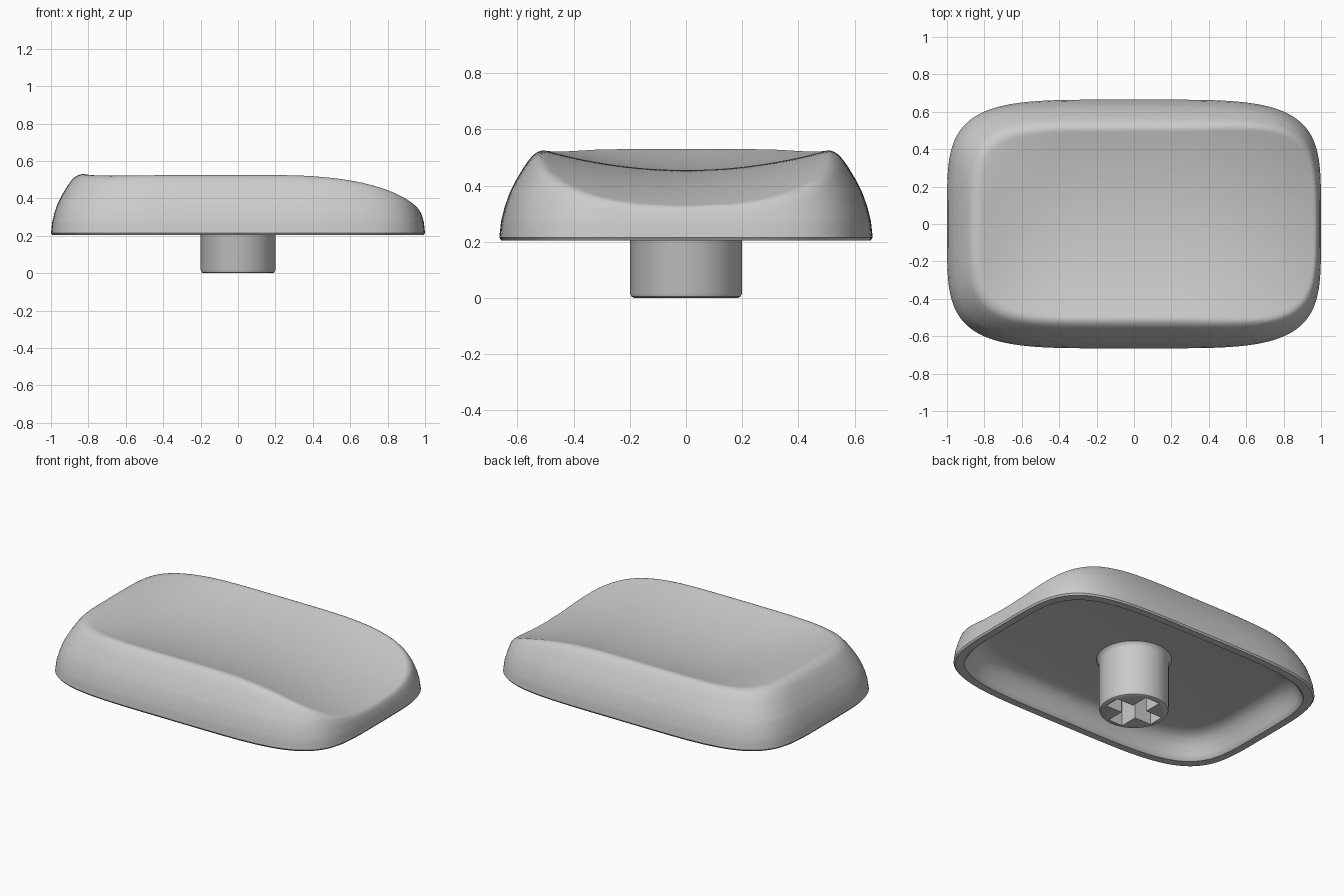
import bpy
import bmesh
from math import cos, sin, pi

cube = bpy.data.objects.get("Cube")
if cube:
    bpy.data.objects.remove(cube)

HALF_X, HALF_Y = 1.0, 0.665
SEGMENTS = 128

grey = bpy.data.materials.new("grey plastic")
grey.use_nodes = True
COLOUR = (0.6, 0.6, 0.6, 1)
grey.diffuse_color = COLOUR
grey.node_tree.nodes["Principled BSDF"].inputs["Base Color"].default_value = COLOUR


def make_object(name, bm):
    bmesh.ops.recalc_face_normals(bm, faces=bm.faces)
    mesh = bpy.data.meshes.new(name)
    bm.to_mesh(mesh)
    bm.free()
    obj = bpy.data.objects.new(name, mesh)
    bpy.context.collection.objects.link(obj)
    mesh.materials.append(grey)
    return obj


def smooth(obj):
    bpy.ops.object.select_all(action="DESELECT")
    obj.select_set(True)
    bpy.context.view_layer.objects.active = obj
    bpy.ops.object.shade_smooth_by_angle(angle=0.6)


def clamp(v):
    return max(0.0, min(1.0, v))


def interpolate(points, d):
    for (d0, z0), (d1, z1) in zip(points, points[1:]):
        if d <= d1:
            return z0 + (z1 - z0) * (d - d0) / (d1 - d0)
    return points[-1][1]


def outline(inset):
    """Rounded rectangle, inset evenly from the base outline."""
    power = 2 / 4.5
    for i in range(SEGMENTS):
        c, s = cos(2 * pi * i / SEGMENTS), sin(2 * pi * i / SEGMENTS)
        # even out the spacing of points around the corners
        yield ((HALF_X - inset) * abs(c) ** power * (1 if c > 0 else -1),
               (HALF_Y - inset) * abs(s) ** power * (1 if s > 0 else -1))


# Side wall height by inset from the base outline
WALL = [(0, 0.215), (0.006, 0.27), (0.018, 0.32), (0.035, 0.37), (0.06, 0.42),
        (0.09, 0.47), (0.12, 0.51), (0.16, 0.55), (0.22, 0.6), (0.3, 0.66)]


def top_height(x, y, inset):
    """Scooped top, raised at the sides and right end, rolling off at the left end."""
    side = clamp(abs(y) / 0.52) ** 2
    lip = clamp((-0.3 - x) / 0.52) ** 2
    dish = 0.455 + 0.075 * (1 - (1 - side) * (1 - lip))
    dish -= 0.105 * max(0, (x - 0.15) / 0.75) ** 2.4
    wall = interpolate(WALL, inset)
    blend = 0.035
    h = clamp(0.5 + 0.5 * (wall - dish) / blend)
    return wall * (1 - h) + dish * h - blend * h * (1 - h)


# Cap shell: rings from the inner ceiling, over the rim, to the top
bm = bmesh.new()
rings = []
INNER = [(0.19, 0.345), (0.15, 0.338), (0.115, 0.315), (0.09, 0.28),
         (0.07, 0.235), (0.06, 0.212), (0.052, 0.205), (0.007, 0.205)]
for inset, z in INNER:
    rings.append([bm.verts.new((x, y, z)) for x, y in outline(inset)])
steps = 52
for i in range(steps):
    inset = 0.655 * (i / steps) ** 1.8
    rings.append([bm.verts.new((x, y, top_height(x, y, inset)))
                  for x, y in outline(inset)])
for low, high in zip(rings, rings[1:]):
    for i in range(SEGMENTS):
        j = (i + 1) % SEGMENTS
        bm.faces.new((low[i], low[j], high[j], high[i]))
bm.faces.new(rings[0])
# close the narrow slot left along the middle of the dish
last = rings[-1]
half = SEGMENTS // 2
for i in range(half):
    a, b = last[i], last[i + 1]
    c, d = last[(SEGMENTS - i - 1) % SEGMENTS], last[(SEGMENTS - i) % SEGMENTS]
    corners = list(dict.fromkeys((a, b, c, d)))
    if len(corners) > 2:
        bm.faces.new(corners)
smooth(make_object("cap_shell", bm))

# Stem: round post with softened lower edge
bm = bmesh.new()
post = [(0.185, 0.0), (0.195, 0.005), (0.2, 0.018), (0.2, 0.32), (0.206, 0.336), (0.22, 0.348)]
loops = [[bm.verts.new((r * cos(2 * pi * i / 64), r * sin(2 * pi * i / 64), z))
          for i in range(64)] for r, z in post]
for low, high in zip(loops, loops[1:]):
    for i in range(64):
        j = (i + 1) % 64
        bm.faces.new((low[i], low[j], high[j], high[i]))
bm.faces.new(loops[0])
bm.faces.new(loops[-1])
stem = make_object("stem", bm)

# Cross-shaped socket cut into the stem
bm = bmesh.new()
L, W = 0.165, 0.05
quarter = [(L, -W), (L, W), (W, W)]
cross = []
for turn in range(4):
    cross += quarter
    quarter = [(-y, x) for x, y in quarter]
face = bm.faces.new([bm.verts.new((x, y, -0.1)) for x, y in cross])
new = bmesh.ops.extrude_face_region(bm, geom=[face])["geom"]
bmesh.ops.translate(bm, vec=(0, 0, 0.38),
                    verts=[v for v in new if isinstance(v, bmesh.types.BMVert)])
cutter = make_object("socket_cutter", bm)
cutter.hide_render = True
cut = stem.modifiers.new("socket", "BOOLEAN")
cut.operation = "DIFFERENCE"
cut.solver = "EXACT"
cut.object = cutter
smooth(stem)
bpy.ops.object.modifier_apply(modifier="socket")
bpy.data.objects.remove(cutter)
